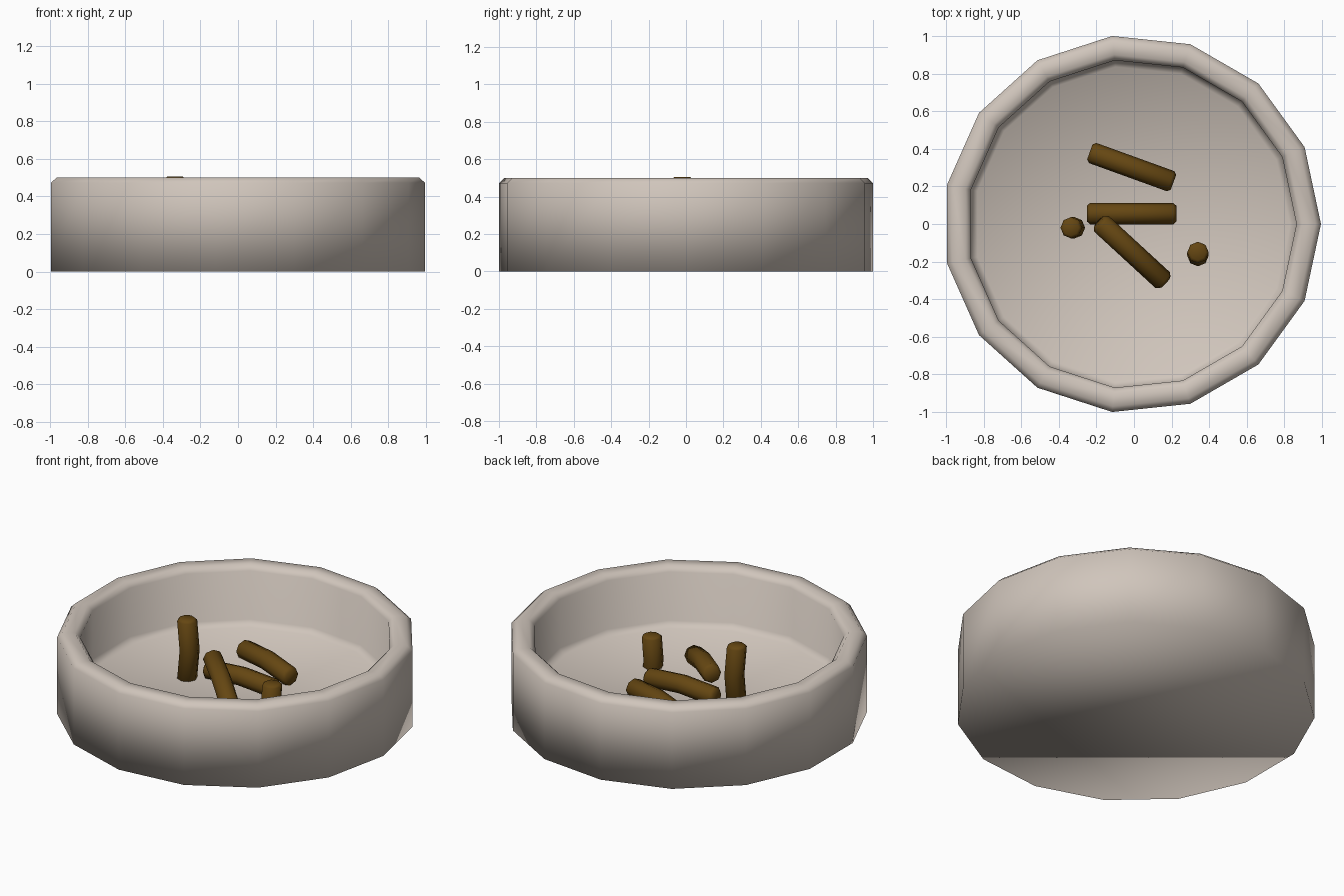
import bpy, bmesh
from math import sin, cos, tau
from mathutils import Vector

cube = bpy.data.objects.get("Cube")
if cube:
    bpy.data.objects.remove(cube)


def material(name, color):
    m = bpy.data.materials.new(name)
    m.use_nodes = True
    m.diffuse_color = (*color, 1)
    m.node_tree.nodes["Principled BSDF"].inputs["Base Color"].default_value = (*color, 1)
    return m


stone = material("warm grey ceramic", (0.63, 0.56, 0.50))
brown = material("brown", (0.13, 0.062, 0.006))


def ring_solid(name, rings, sides, mat):
    """Skin a stack of rings (centre, u axis, v axis, radius) and cap both ends."""
    bm = bmesh.new()
    loops = []
    for centre, u, v, r in rings:
        loops.append([bm.verts.new(centre + u * r * cos(tau * i / sides) + v * r * sin(tau * i / sides))
                      for i in range(sides)])
    for a, b in zip(loops, loops[1:]):
        for i in range(sides):
            j = (i + 1) % sides
            bm.faces.new((a[i], a[j], b[j], b[i]))
    bm.faces.new(loops[0][::-1])
    bm.faces.new(loops[-1])
    for f in bm.faces:
        f.smooth = True
    bmesh.ops.recalc_face_normals(bm, faces=bm.faces[:])
    mesh = bpy.data.meshes.new(name)
    bm.to_mesh(mesh)
    bm.free()
    mesh.materials.append(mat)
    obj = bpy.data.objects.new(name, mesh)
    bpy.context.collection.objects.link(obj)
    return obj


# Bowl: outer wall, bevelled rim, inner wall, bevelled floor
X, Y, Z = Vector((1, 0, 0)), Vector((0, 1, 0)), Vector((0, 0, 1))
profile = [(1.005, 0), (1.005, 0.472), (0.975, 0.5), (0.905, 0.5),
           (0.875, 0.47), (0.875, 0.17), (0.84, 0.137)]
ring_solid("bowl", [(Vector((-0.011, 0, z)), X, Y, r) for r, z in profile], 15, stone)


# Kibble sticks: slightly bent rods with bevelled ends
def stick(name, start, end, bend):
    p, q = Vector(start), Vector(end)
    axis = (q - p).normalized()
    u = (bend - axis * bend.dot(axis)).normalized()
    v = axis.cross(u)
    rings = []
    for t, r in ((0, 0.042), (0.035, 0.057), (0.5, 0.057), (0.965, 0.057), (1, 0.042)):
        rings.append((p.lerp(q, t) + u * 0.018 * (1 - abs(2 * t - 1)), u, v, r))
    ring_solid(name, rings, 8, brown)


stick("back_stick", (-0.235, 0.383, 0.19), (0.21, 0.222, 0.19), Z)
stick("middle_stick", (-0.25, 0.055, 0.185), (0.225, 0.055, 0.185), Z)
stick("leaning_stick", (-0.185, 0.012, 0.295), (0.165, -0.31, 0.2), Z)
stick("right_standing_stick", (-0.335, -0.02, 0.12), (-0.335, -0.02, 0.505), X)
stick("left_standing_stick", (0.34, -0.15, 0.02), (0.34, -0.15, 0.335), -Y)
